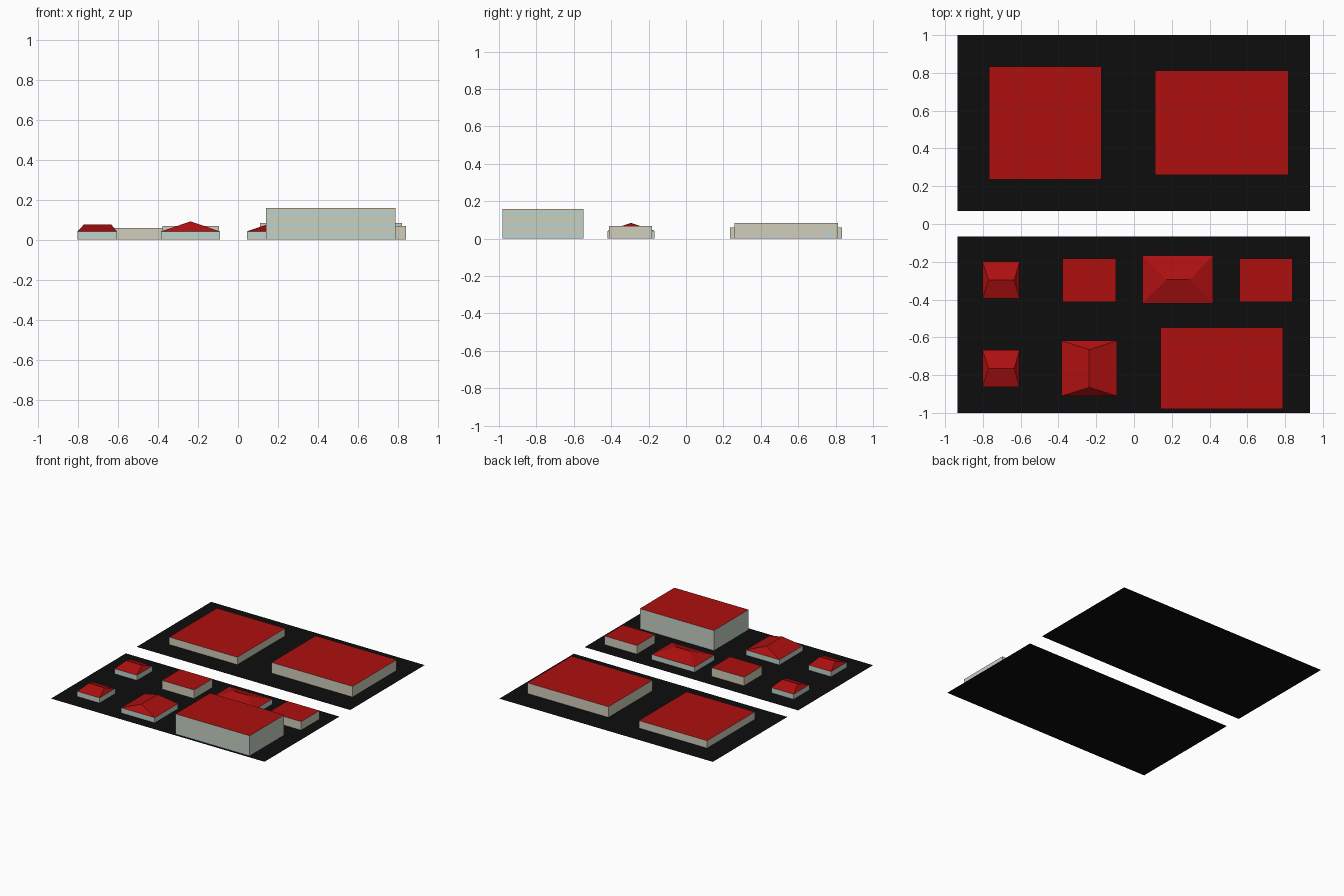
import bpy, bmesh

if "Cube" in bpy.data.objects:
    bpy.data.objects.remove(bpy.data.objects["Cube"])

def material(name, rgb):
    m = bpy.data.materials.new(name)
    m.diffuse_color = (*rgb, 1)
    m.use_nodes = True
    m.node_tree.nodes["Principled BSDF"].inputs["Base Color"].default_value = m.diffuse_color
    return m

RED = material("roof_red", (0.42, 0.005, 0.005))
WALL = material("wall_beige", (0.63, 0.61, 0.50))
GLASS = material("window_blue", (0.45, 0.68, 0.68))
BLACK = material("asphalt", (0.004, 0.004, 0.004))

def finish(name, bm, mats):
    me = bpy.data.meshes.new(name)
    bm.to_mesh(me)
    bm.free()
    for m in mats:
        me.materials.append(m)
    ob = bpy.data.objects.new(name, me)
    bpy.context.collection.objects.link(ob)
    return ob

def rect(bm, x0, x1, y0, y1, z):
    return [bm.verts.new((x, y, z)) for x, y in ((x0, y0), (x1, y0), (x1, y1), (x0, y1))]

def lot(name, x0, x1, y0, y1):
    bm = bmesh.new()
    bm.faces.new(rect(bm, x0, x1, y0, y1, 0))
    finish(name, bm, [BLACK])

def building(name, x0, x1, y0, y1, h, bands=(), ridge=None):
    """Walls with window bands; flat roof, or hip roof (axis, start, end, top)."""
    # Walls stacked in rings, alternating wall and window
    levels = [0] + [z for b in bands for z in b] + [h]
    bm = bmesh.new()
    rings = [rect(bm, x0, x1, y0, y1, z) for z in levels]
    for k in range(len(rings) - 1):
        for i in range(4):
            j = (i + 1) % 4
            f = bm.faces.new((rings[k][i], rings[k][j], rings[k + 1][j], rings[k + 1][i]))
            f.material_index = k % 2
    finish(name + "_walls", bm, [WALL, GLASS])
    # Roof
    bm = bmesh.new()
    a, b, c, d = rect(bm, x0, x1, y0, y1, h)
    if ridge is None:
        bm.faces.new((a, b, c, d))
    else:
        axis, s, e, top = ridge
        if axis == 'x':
            y = (y0 + y1) / 2
            p, q = bm.verts.new((s, y, top)), bm.verts.new((e, y, top))
            faces = ((a, b, q, p), (b, c, q), (c, d, p, q), (d, a, p))
        else:
            x = (x0 + x1) / 2
            p, q = bm.verts.new((x, s, top)), bm.verts.new((x, e, top))
            faces = ((a, b, p), (b, c, q, p), (c, d, q), (d, a, p, q))
        for f in faces:
            bm.faces.new(f)
    finish(name + "_roof", bm, [RED])

# Ground lots
lot("back_lot", -0.935, 0.932, 0.07, 1.0)
lot("front_lot", -0.935, 0.932, -1.0, -0.065)

# Warehouses at the back
building("left_warehouse", -0.768, -0.171, 0.236, 0.834, 0.059)
building("right_warehouse", 0.11, 0.819, 0.26, 0.812, 0.084)

# Large office block
building("office_block", 0.14, 0.788, -0.98, -0.548, 0.159,
         [(0.012, 0.03), (0.066, 0.084), (0.12, 0.138)])

# Flat-roofed shops
for name, x in (("left_shop", -0.378), ("right_shop", 0.558)):
    building(name, x, x + 0.282, -0.412, -0.183, 0.068)

# Hip-roofed houses
win = [(0.012, 0.03)]
for name, y in (("small_house_back", -0.297), ("small_house_front", -0.765)):
    building(name, -0.802, -0.606, y - 0.098, y + 0.098, 0.041, win,
             ('x', -0.77, -0.634, 0.076))
building("wide_house", 0.044, 0.418, -0.421, -0.168, 0.041, win, ('x', 0.172, 0.294, 0.084))
building("tall_house", -0.384, -0.09, -0.911, -0.618, 0.041, win, ('y', -0.865, -0.665, 0.091))

# Small windows on the right side of the right warehouse
for i, (y, w) in enumerate(((0.38, 0.012), (0.51, 0.012), (0.65, 0.012), (0.76, 0.036))):
    bm = bmesh.new()
    pts = ((y - w / 2, 0.012), (y + w / 2, 0.012), (y + w / 2, 0.032), (y - w / 2, 0.032))
    bm.faces.new([bm.verts.new((0.8195, yy, z)) for yy, z in pts])
    finish(f"warehouse_window_{i + 1}", bm, [GLASS])
